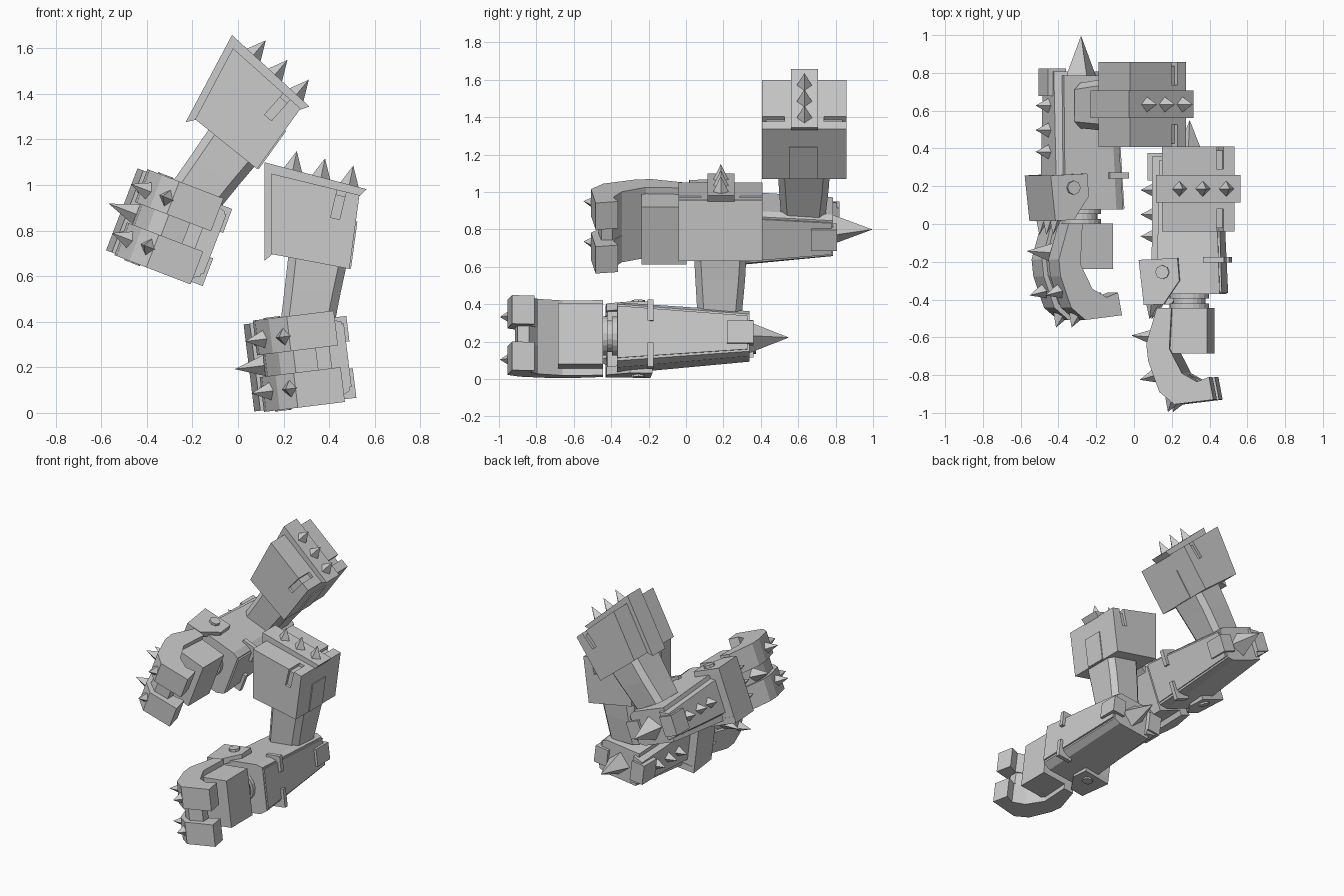
import bpy, bmesh, math
from mathutils import Matrix, Vector

if "Cube" in bpy.data.objects:
    bpy.data.objects.remove(bpy.data.objects["Cube"])


def finish(name, bm, M):
    bmesh.ops.recalc_face_normals(bm, faces=bm.faces)
    bm.transform(M)
    me = bpy.data.meshes.new(name)
    bm.to_mesh(me)
    bm.free()
    ob = bpy.data.objects.new(name, me)
    bpy.context.collection.objects.link(ob)
    return ob


def add_loft(bm, rings):
    vs = [[bm.verts.new(p) for p in r] for r in rings]
    n = len(vs[0])
    for a, b in zip(vs, vs[1:]):
        for i in range(n):
            bm.faces.new((a[i], a[(i + 1) % n], b[(i + 1) % n], b[i]))
    bm.faces.new(vs[0])
    bm.faces.new(vs[-1])


def loft(name, rings, M):
    bm = bmesh.new()
    add_loft(bm, rings)
    return finish(name, bm, M)


def prism_rings(pts, axis, lo, hi):
    put = {'x': lambda a, b, c: (c, a, b), 'y': lambda a, b, c: (a, c, b),
           'z': lambda a, b, c: (a, b, c)}[axis]
    return [[put(a, b, c) for a, b in pts] for c in (lo, hi)]


def prism(name, pts, axis, lo, hi, M):
    return loft(name, prism_rings(pts, axis, lo, hi), M)


def box(name, x0, x1, y0, y1, z0, z1, M):
    return prism(name, [(x0, y0), (x1, y0), (x1, y1), (x0, y1)], 'z', z0, z1, M)


def cone(name, base, tip, r, M, n=4, r2=0.0):
    base, tip = Vector(base), Vector(tip)
    d = tip - base
    bm = bmesh.new()
    bmesh.ops.create_cone(bm, cap_ends=True, segments=n, radius1=r, radius2=r2, depth=d.length)
    R = d.to_track_quat('Z', 'Y').to_matrix().to_4x4()
    return finish(name, bm, M @ Matrix.Translation((base + tip) / 2) @ R)


def octagon(cx, hx, cy, hy, z, c=0.035):
    pts = [(hx, hy - c), (hx - c, hy), (c - hx, hy), (-hx, hy - c),
           (-hx, c - hy), (c - hx, -hy), (hx - c, -hy), (hx, c - hy)]
    return [(cx + a, cy + b, z) for a, b in pts]


def build_arm(side, M):
    N = lambda s: side + "_" + s

    # shoulder block with shallow corner grooves
    shoulder = prism(N("shoulder"), [(.147, 1.05), (.533, .956), (.489, .632), (.147, .697)],
                     'y', -.04, .41, M)
    groove = [(-.06, .03), (.08, .03), (.08, -.022), (-.02, -.022), (-.02, -.125), (-.06, -.125)]
    bm = bmesh.new()
    add_loft(bm, prism_rings(groove, 'x', -.02, .02))
    add_loft(bm, prism_rings([(.37 - a, b) for a, b in groove], 'x', -.02, .02))
    cutter = finish(N("groove_cutter"), bm,
                    M @ Matrix.Translation((.455, 0, .975)) @ Matrix.Rotation(math.radians(13.4), 4, 'Y'))
    cutter.hide_render = True
    cutter.hide_viewport = True
    mod = shoulder.modifiers.new("grooves", 'BOOLEAN')
    mod.operation = 'DIFFERENCE'
    mod.object = cutter

    # shoulder band, side panel and spikes
    prism(N("shoulder_band"), [(.116, 1.10), (.564, .982), (.533, .95), (.16, 1.03), (.155, .70), (.116, .667)],
          'y', .115, .26, M)
    prism(N("shoulder_panel"), [(.47, .637), (.496, .634), (.524, .84), (.49, .84)], 'y', .105, .255, M)
    for i in range(3):
        x, z = .24 + i * .124, 1.064 - i * .032
        cone(N("shoulder_spike"), (x, .186, z), (x + .018, .186, z + .085), .042, M)

    # upper arm
    loft(N("upper_arm"), [octagon(.355, .133, .183, .142, .70), octagon(.327, .124, .183, .133, .53),
                          octagon(.30, .118, .18, .12, .36)], M)

    # lower arm works in its own slightly rolled frame
    L = M @ Matrix.Translation((.278, 0, .228)) @ Matrix.Rotation(math.radians(-7), 4, 'Y')

    # tapered forearm body
    front = [(-.14, -.185), (.14, -.185), (.195, -.155), (.195, .15), (.15, .165), (-.14, .165)]
    back = [(-.13, -.12), (.12, -.12), (.165, -.10), (.165, .10), (.13, .12), (-.13, .12)]
    loft(N("forearm"), [[(a, -.37, b) for a, b in front], [(a, .34, b) for a, b in back]], L)
    loft(N("forearm_side_plate"), [[(a, y, b) for a, b in ((.15, -h), (.205, -h), (.205, h), (.15, h))]
                                   for y, h in ((-.365, .14),)] +
         [[(.12, .33, -.09), (.178, .33, -.09), (.178, .33, .09), (.12, .33, .09)]], L)
    loft(N("forearm_back_plate"), [[(-.10, y, -h), (-.172, y, -h * .8), (-.172, y, h * .8), (-.10, y, h)]
                                   for y, h in ((-.3, .15), (.36, .10))], L)
    for y in (.18, .05, -.065):
        cone(N("forearm_spike"), (-.165, y, 0), (-.245, y, 0), .042, L)

    # elbow blocks and large elbow spike
    box(N("elbow_block_outer"), .10, .20, .22, .36, -.06, .06, L)
    box(N("elbow_block_inner"), -.20, -.10, .23, .375, -.07, .07, L)
    cone(N("elbow_spike"), (.016, .335, -.008), (.016, .55, -.008), .085, L)

    # forearm clips
    box(N("clip_upper"), .11, .22, -.205, -.175, .06, .172, L)
    box(N("clip_lower"), .11, .22, -.205, -.175, -.19, -.06, L)

    # wrist guard: two flanges joined by an outer wall
    flange = [(-.232, -.19), (-.025, -.18), (-.015, -.30), (-.10, -.425), (-.205, -.43)]
    wall = [(-.232, -.19), (-.13, -.19), (-.13, -.42), (-.205, -.43)]
    prism(N("guard_top"), flange, 'z', .15, .19, L)
    prism(N("guard_bottom"), flange, 'z', -.195, -.15, L)
    prism(N("guard_wall"), wall, 'z', -.16, .16, L)
    for s in (-1, 1):
        cone(N("guard_bolt"), (-.105, -.255, s * .16), (-.105, -.255, s * .207), .037, L, 8, .037)
    for w in (-.1, 0, .1):
        cone(N("guard_spike"), (-.17, -.42, w), (-.185, -.505, w), .035, L)

    # ribbed wrist
    for y0, y1, r in ((-.46, -.42, .105), (-.42, -.395, .085), (-.395, -.36, .105), (-.36, -.30, .085)):
        cone(N("wrist_ring"), (.015, y0, 0), (.015, y1, 0), r, L, 20, r)

    # palm, curled fingers and the recessed strip between them
    box(N("palm"), -.07, .13, -.685, -.445, -.165, .165, L)
    claw = [(-.135, -.445), (-.19, -.635), (-.18, -.725), (-.12, -.89), (-.04, -.955), (.168, -.93),
            (.145, -.81), (.08, -.835), (0, -.79), (-.067, -.66), (-.056, -.445)]
    prism(N("finger_upper"), claw, 'z', .048, .202, L)
    prism(N("finger_lower"), claw, 'z', -.202, -.048, L)
    prism(N("finger_strip"), [(-.12, -.45), (-.165, -.635), (-.155, -.72), (-.095, -.87), (-.03, -.915), (.07, -.90),
                              (.07, -.84), (0, -.79), (-.067, -.66), (-.056, -.45)], 'z', -.06, .06, L)

    # hand spikes
    cone(N("hand_spike"), (-.155, -.60, 0), (-.295, -.59, 0), .05, L)
    for w in (-.115, .115):
        cone(N("knuckle_spike"), (-.145, -.80, w), (-.235, -.825, w), .042, L)
        cone(N("fingertip_spike"), (-.06, -.93, w), (-.085, -.995, w), .042, L)


# the second arm is a raised, rolled copy of the first
build_arm("lower", Matrix.Identity(4))
build_arm("raised", Matrix.Translation((-.645, .447, .742)) @ Matrix.Rotation(math.radians(28), 4, 'Y'))
